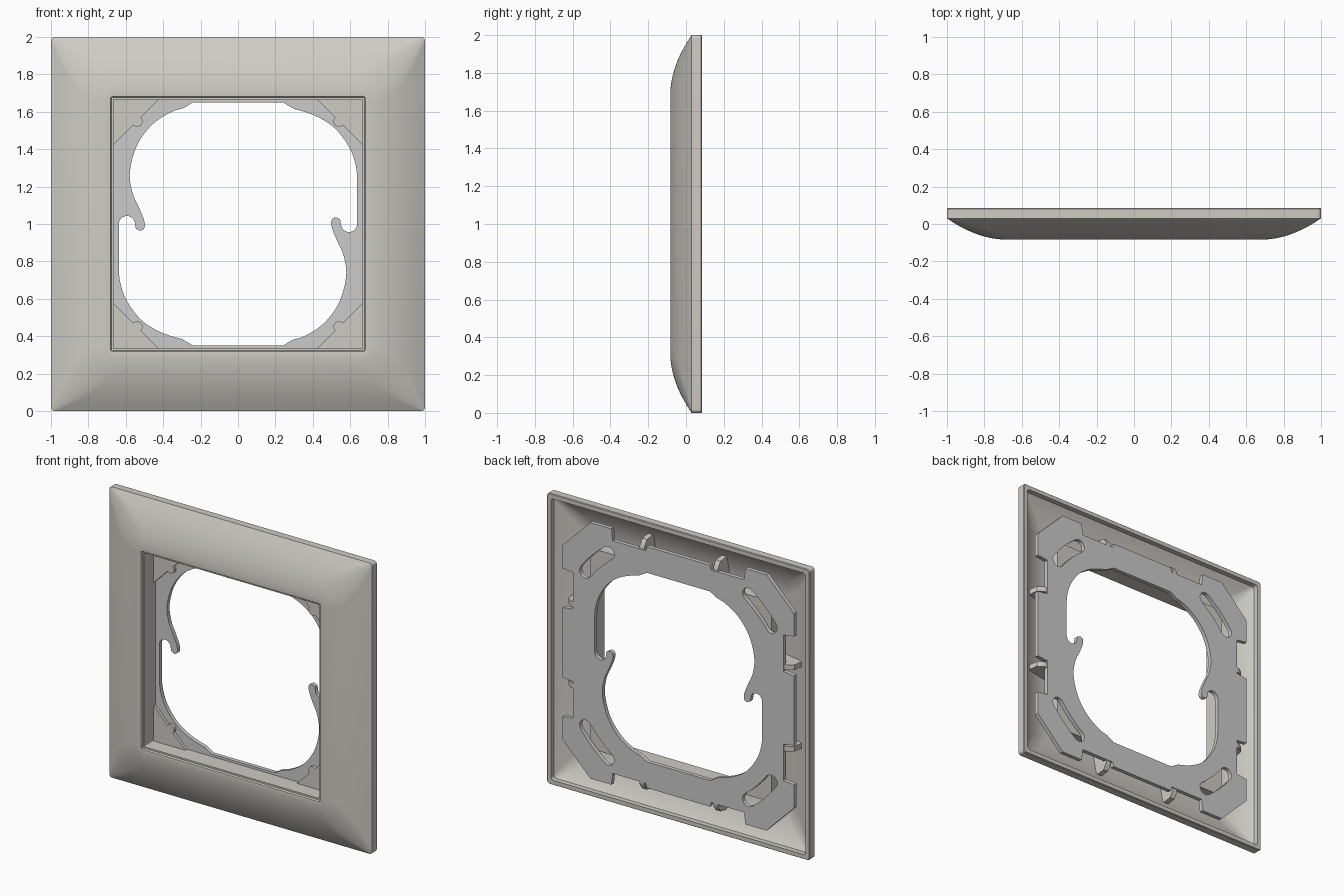
import bpy, bmesh, math
from mathutils import Vector, Matrix

if "Cube" in bpy.data.objects:
    bpy.data.objects.remove(bpy.data.objects["Cube"])

def material(name, col):
    m = bpy.data.materials.new(name)
    m.diffuse_color = (*col, 1)
    m.use_nodes = True
    m.node_tree.nodes["Principled BSDF"].inputs["Base Color"].default_value = m.diffuse_color
    return m

WARM = material("warm_grey", (0.62, 0.60, 0.55))
COOL = material("cool_grey", (0.52, 0.52, 0.53))

def finish(obj, mat, angle=35):
    obj.data.materials.append(mat)
    bpy.ops.object.select_all(action='DESELECT')
    obj.select_set(True)
    bpy.context.view_layer.objects.active = obj
    bpy.ops.object.shade_smooth_by_angle(angle=math.radians(angle))

def mesh_object(name, bm, mat, angle=35):
    bmesh.ops.recalc_face_normals(bm, faces=bm.faces)
    me = bpy.data.meshes.new(name)
    bm.to_mesh(me)
    bm.free()
    obj = bpy.data.objects.new(name, me)
    bpy.context.collection.objects.link(obj)
    finish(obj, mat, angle)
    return obj

def flat_plate(name, outlines, y0, y1, mat):
    """Filled 2D outlines (x, z about centre) with thickness y0..y1."""
    cu = bpy.data.curves.new(name, 'CURVE')
    cu.dimensions, cu.fill_mode, cu.extrude = '2D', 'BOTH', (y1 - y0) / 2
    for pts in outlines:
        sp = cu.splines.new('POLY')
        sp.points.add(len(pts) - 1)
        for p, (x, z) in zip(sp.points, pts):
            p.co = (x, z, 0, 1)
        sp.use_cyclic_u = True
    obj = bpy.data.objects.new(name, cu)
    bpy.context.collection.objects.link(obj)
    bpy.ops.object.select_all(action='DESELECT')
    obj.select_set(True)
    bpy.context.view_layer.objects.active = obj
    bpy.ops.object.convert(target='MESH')
    obj = bpy.context.object
    obj.data.transform(Matrix.Translation((0, (y0 + y1) / 2, 1)) @ Matrix.Rotation(math.pi / 2, 4, 'X'))
    bm = bmesh.new()
    bm.from_mesh(obj.data)
    bmesh.ops.remove_doubles(bm, verts=bm.verts, dist=1e-5)
    bmesh.ops.recalc_face_normals(bm, faces=bm.faces)
    bm.to_mesh(obj.data)
    bm.free()
    finish(obj, mat)
    return obj

def arc(cx, cz, r, a0, a1, n):
    return [(cx + r * math.cos(math.radians(a0 + (a1 - a0) * i / n)),
             cz + r * math.sin(math.radians(a0 + (a1 - a0) * i / n))) for i in range(n + 1)]

def smooth_path(pts, n=6):
    """Catmull-Rom curve through the points."""
    v = [Vector(p) for p in pts]
    v = [2 * v[0] - v[1]] + v + [2 * v[-1] - v[-2]]
    out = []
    for a, b, c, d in zip(v, v[1:], v[2:], v[3:]):
        for i in range(n):
            t = i / n
            p = 0.5 * (2 * b + (c - a) * t + (2 * a - 5 * b + 4 * c - d) * t * t
                       + (3 * b - a - 3 * c + d) * t ** 3)
            out.append(tuple(p))
    return out + [tuple(v[-2])]

def rounded_square(h, r, n=8):
    pts = []
    for k, (sx, sz) in enumerate(((1, 1), (-1, 1), (-1, -1), (1, -1))):
        pts += arc(sx * (h - r), sz * (h - r), r, 90 * k, 90 * k + 90, n)
    return pts

PLATE_FRONT, PLATE_BACK = .055, .083

# Cover frame: closed section (half size, y, corner radius) swept round a square
section = [(0.996, 0.085, .02), (1.0, 0.08, .02), (1.0, 0.03, .02)]
for i in range(1, 15):
    t = 1 - i / 14
    section.append((0.688 + 0.312 * t, -0.083 + 0.113 * t ** 1.9, .015 + 0.5 * t * (1 - t)))
section += [(.681, -.082, .01), (.677, -.076, .008), (.677, -.068, .008), (.666, -.068, .005),
            (.666, PLATE_FRONT, .005), (.69, PLATE_FRONT, .008), (.69, -.055, .01), (.74, -.052, .03),
            (.84, -.03, .07), (.95, .035, .03), (.968, .05, .02), (.968, .085, .02)]
bm = bmesh.new()
loops = [[bm.verts.new((x, y, 1 + z)) for x, z in rounded_square(h, r)] for h, y, r in section]
for a, b in zip(loops, loops[1:] + loops[:1]):
    n = len(a)
    for i in range(n):
        bm.faces.new((a[i], a[(i + 1) % n], b[(i + 1) % n], b[i]))
mesh_object("cover_frame", bm, WARM, 32)

# Carrier plate outline: chamfered corners and clip notches on every side
outer = []
for k in range(4):
    c, s = (1, 0, -1, 0)[k], (0, 1, 0, -1)[k]
    mid = .83 if k % 2 else .88
    side = [(.88, -.67), (.88, -.51), (.80, -.50), (.80, -.25), (mid, -.24)]
    side += [(h, -t) for h, t in reversed(side)]
    outer += [(h * c - t * s, h * s + t * c) for h, t in side]

# Central hole: half outline with a hook, repeated at 180 degrees
half = [(-.24, .65)]
half += smooth_path([(-.29, .62), (-.36, .597), (-.46, .53), (-.54, .42), (-.578, .28), (-.565, .17),
                     (-.53, .09), (-.502, .02), (-.5, -.02), (-.52, -.035), (-.546, -.025)])
half += arc(-.594, 0, .043, 0, 180, 12)
half += smooth_path([(-.637, -.25), (-.63, -.31), (-.6, -.4), (-.53, -.5), (-.45, -.56),
                     (-.37, -.595), (-.30, -.615)])
half.append((-.24, -.65))
hole = half + [(-x, -z) for x, z in half]

# Curved slots in the four corners
slots = []
R, W, A = .885, .045, 8
for k in range(4):
    a = 45 + 90 * k
    e0, e1 = math.radians(a - A), math.radians(a + A)
    slots.append(arc(0, 0, R + W, a - A, a + A, 10)
                 + arc(R * math.cos(e1), R * math.sin(e1), W, a + A, a + A + 180, 8)[1:-1]
                 + arc(0, 0, R - W, a + A, a - A, 10)
                 + arc(R * math.cos(e0), R * math.sin(e0), W, a - A + 180, a - A + 360, 8)[1:-1])
flat_plate("carrier_plate", [outer, hole] + slots, PLATE_FRONT, PLATE_BACK, COOL)

# Corner gussets with a round bump on the long edge
for i, (sx, sz) in enumerate(((1, 1), (-1, 1), (-1, -1), (1, -1))):
    tri = [(.67, .67), (.42, .67), (.52, .57)] + arc(.54, .55, .03, 135, 315, 10) + [(.57, .52), (.67, .42)]
    flat_plate(f"corner_gusset_{i}", [[(x * sx, z * sz) for x, z in tri]], .035, PLATE_FRONT, WARM)

# Snap clips: two wedges per side on the back
bm = bmesh.new()
for k in range(4):
    rot = Matrix.Translation((0, 0, 1)) @ Matrix.Rotation(k * math.pi / 2, 4, 'Y')
    for t in (-.28, .28):
        prof = [(.685, -.06), (.87, -.02), (.86, .05), (.82, .078), (.80, .078), (.80, .05), (.685, .05)]
        ends = [[bm.verts.new(rot @ Vector((x, y, t + d))) for x, y in prof] for d in (-.018, .018)]
        bm.faces.new(ends[0])
        bm.faces.new(ends[1])
        for j in range(len(prof)):
            m = (j + 1) % len(prof)
            bm.faces.new((ends[0][j], ends[0][m], ends[1][m], ends[1][j]))
mesh_object("snap_clips", bm, WARM)
